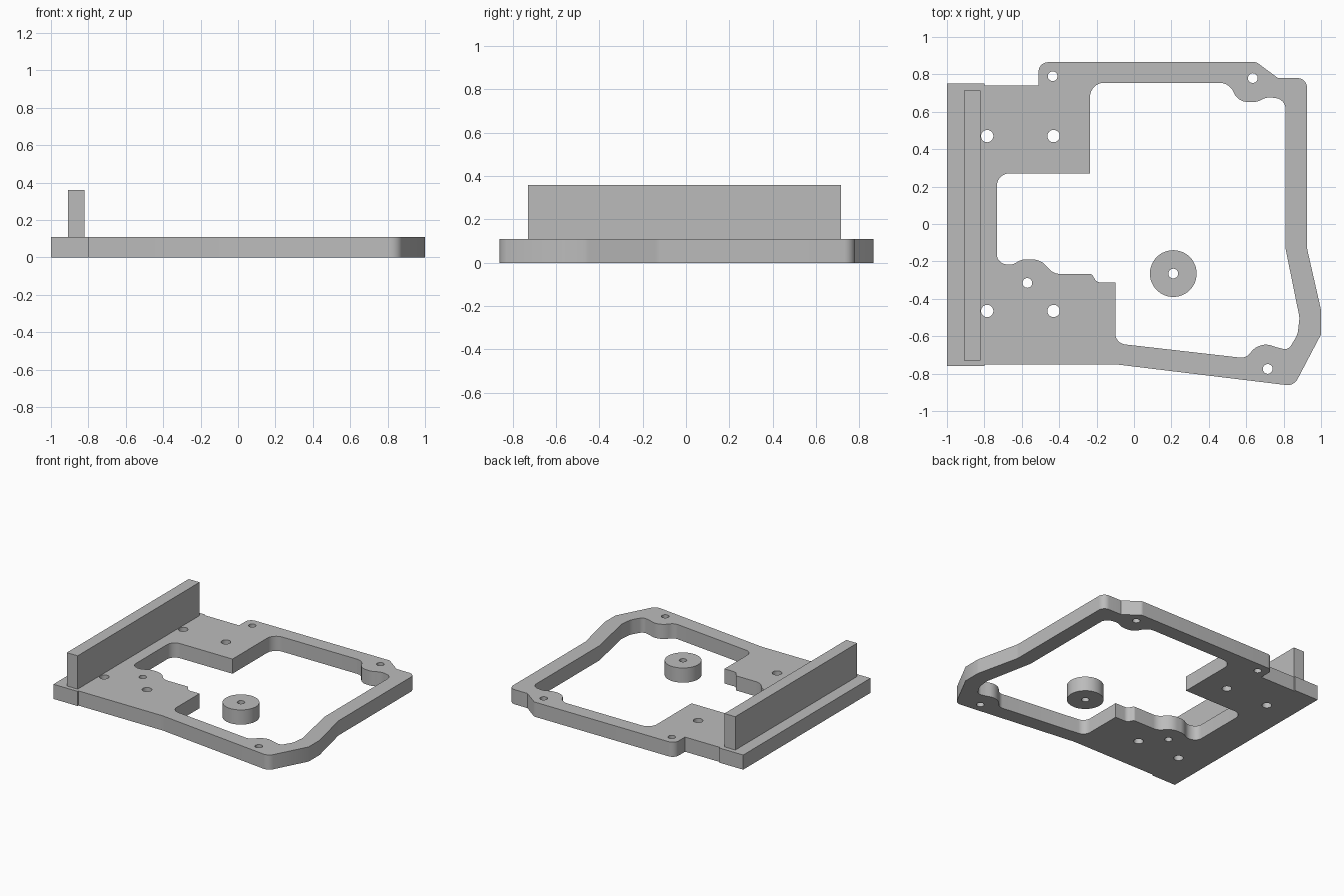
import bpy, bmesh, math
from mathutils import Vector

cube = bpy.data.objects.get("Cube")
if cube:
    bpy.data.objects.remove(cube, do_unlink=True)

THICK = 0.11

grey = bpy.data.materials.new("light_grey")
grey.use_nodes = True
colour = (0.5, 0.5, 0.5, 1)
grey.diffuse_color = colour
grey.node_tree.nodes["Principled BSDF"].inputs["Base Color"].default_value = colour


def rounded(corners, steps=8):
    """Closed outline from (x, y) or (x, y, radius) corners."""
    out = []
    n = len(corners)
    for i, c in enumerate(corners):
        p = Vector(c[:2])
        if len(c) < 3:
            out.append(p)
            continue
        a = Vector(corners[i - 1][:2]) - p
        b = Vector(corners[(i + 1) % n][:2]) - p
        half = a.angle(b) / 2
        # keep each fillet inside its share of the neighbouring edges
        t = min(c[2] / math.tan(half), a.length * 0.49, b.length * 0.49)
        r = t * math.tan(half)
        a.normalize()
        b.normalize()
        centre = p + (a + b).normalized() * (r / math.sin(half))
        start, end = p + a * t - centre, p + b * t - centre
        sweep = start.angle_signed(end)
        for k in range(steps + 1):
            ang = -sweep * k / steps
            ca, sa = math.cos(ang), math.sin(ang)
            out.append(centre + Vector((start.x * ca - start.y * sa,
                                        start.x * sa + start.y * ca)))
    return out


def circle(x, y, r, n=32):
    return [Vector((x + r * math.cos(math.tau * k / n),
                    y + r * math.sin(math.tau * k / n))) for k in range(n)]


def finish(name, bm):
    mesh = bpy.data.meshes.new(name)
    bm.to_mesh(mesh)
    bm.free()
    mesh.materials.clear()
    mesh.materials.append(grey)
    obj = bpy.data.objects.new(name, mesh)
    bpy.context.collection.objects.link(obj)
    bpy.ops.object.select_all(action='DESELECT')
    obj.select_set(True)
    bpy.context.view_layer.objects.active = obj
    bpy.ops.object.shade_smooth_by_angle(angle=math.radians(30))
    return obj


def extruded(name, loops):
    """Plate from an outer loop and any number of hole loops."""
    curve = bpy.data.curves.new(name + "_profile", 'CURVE')
    curve.dimensions = '2D'
    curve.fill_mode = 'BOTH'
    curve.extrude = THICK / 2
    for loop in loops:
        spline = curve.splines.new('POLY')
        spline.points.add(len(loop) - 1)
        for point, co in zip(spline.points, loop):
            point.co = (co.x, co.y, 0, 1)
        spline.use_cyclic_u = True
    helper = bpy.data.objects.new(name + "_profile", curve)
    bpy.context.collection.objects.link(helper)
    graph = bpy.context.evaluated_depsgraph_get()
    temp = bpy.data.meshes.new_from_object(helper.evaluated_get(graph))
    bm = bmesh.new()
    bm.from_mesh(temp)
    bpy.data.objects.remove(helper, do_unlink=True)
    bpy.data.meshes.remove(temp)
    bmesh.ops.remove_doubles(bm, verts=bm.verts, dist=0.0002)
    bmesh.ops.recalc_face_normals(bm, faces=bm.faces)
    bmesh.ops.translate(bm, verts=bm.verts, vec=(0, 0, THICK / 2))
    return finish(name, bm)


# Outer edge of the frame
outer = rounded([
    (-1, -.76), (-.8, -.76), (-.8, -.75), (-.1, -.75, .3),
    (.855, -.866, .06), (1, -.59), (1, -.46, .1), (.925, -.13, .1),
    (.925, .78, .05), (.77, .78), (.655, .865, .03),
    (-.51, .865, .05), (-.51, .74), (-.8, .74), (-.8, .75), (-1, .75)])

# Large opening, with bulges around the screw holes
opening = rounded([
    (-.235, .27), (-.235, .755, .075), (.51, .755, .1),
    (.555, .655, .11), (.655, .65, .1), (.71, .68, .1), (.81, .665, .08),
    (.81, -.13, .1), (.885, -.5, .1), (.875, -.59, .1),
    (.825, -.675, .08), (.765, -.66, .1), (.705, -.64, .1),
    (.645, -.66, .1), (.6, -.718, .06),
    (-.1, -.638, .06), (-.1, -.313), (-.2, -.313, .04),
    (-.225, -.267, .02), (-.43, -.267, .08), (-.5, -.19, .1),
    (-.6, -.188, .1), (-.66, -.225, .08), (-.733, -.2, .07),
    (-.733, .27, .065)])

# Mounting holes
holes = [circle(x, y, .033) for x in (-.785, -.43) for y in (-.465, .47)]
holes += [circle(x, y, .026) for x, y in
          ((-.435, .79), (.635, .78), (.715, -.775), (-.57, -.315))]

extruded("base_frame", [outer, opening] + holes)

# Loose round spacer inside the opening
extruded("round_spacer", [circle(.21, -.265, .125, 48), circle(.21, -.265, .026)])

# Upright rib along the left-hand strip
bm = bmesh.new()
bmesh.ops.create_cube(bm, size=1)
bmesh.ops.scale(bm, verts=bm.verts, vec=(.09, 1.445, .25))
bmesh.ops.translate(bm, verts=bm.verts, vec=(-.865, -.0075, THICK + .125))
finish("upright_rib", bm)
